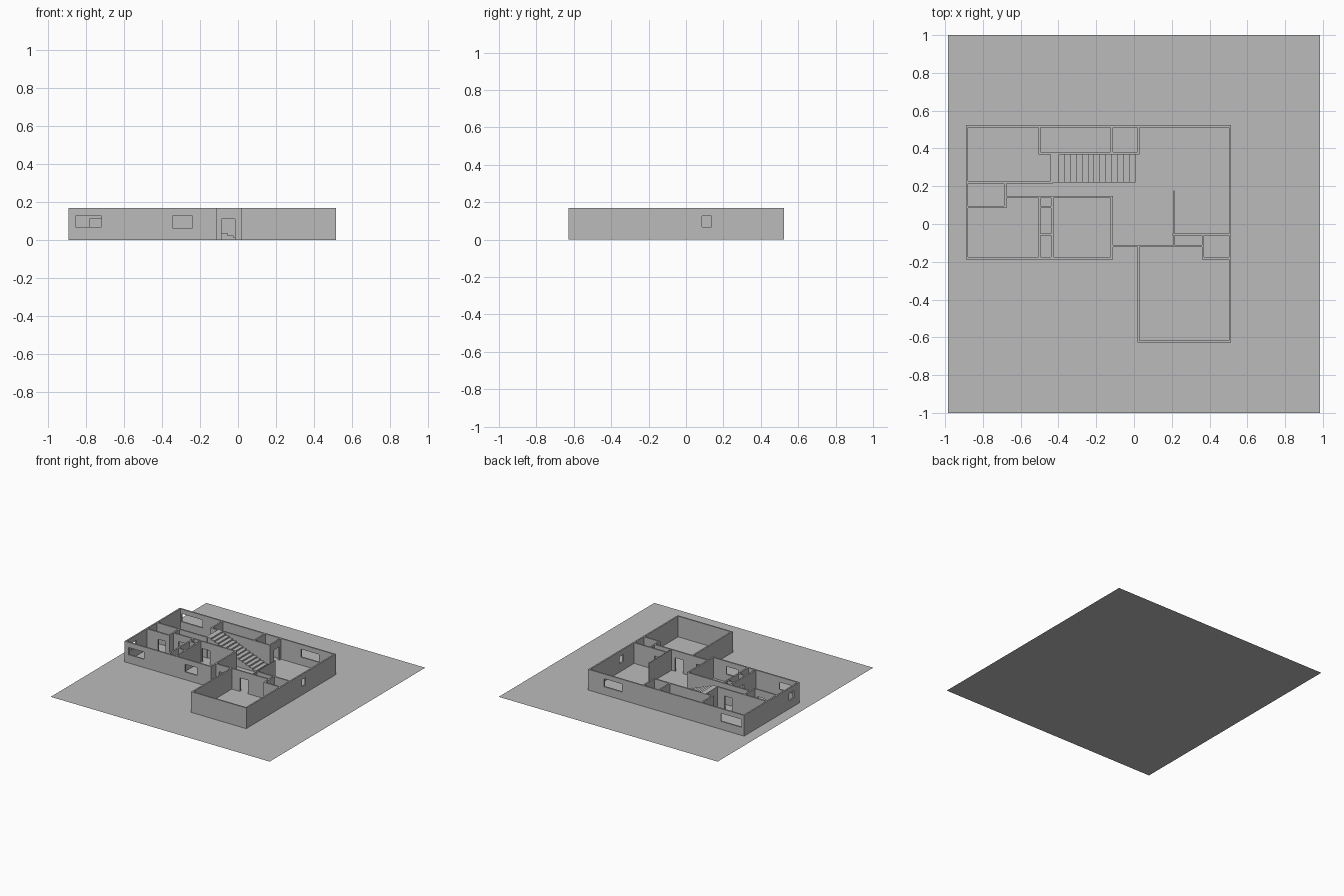
import bpy, bmesh, math

if "Cube" in bpy.data.objects:
    bpy.data.objects.remove(bpy.data.objects["Cube"])

H, T = 0.168, 0.012          # wall height and thickness
DOOR_H = 0.11

grey = bpy.data.materials.new("plain_grey")
grey.diffuse_color = (0.5, 0.5, 0.5, 1)
grey.use_nodes = True
grey.node_tree.nodes["Principled BSDF"].inputs["Base Color"].default_value = grey.diffuse_color


def prism(name, loops, depth, loc, rot_z):
    """Upright filled outline (with holes), thickened to both sides."""
    cu = bpy.data.curves.new(name, 'CURVE')
    cu.dimensions, cu.fill_mode, cu.extrude = '2D', 'BOTH', depth / 2
    for pts in loops:
        s = cu.splines.new('POLY')
        s.points.add(len(pts) - 1)
        for p, (x, y) in zip(s.points, pts):
            p.co = (x, y, 0, 1)
        s.use_cyclic_u = True
    tmp = bpy.data.objects.new(name + "_outline", cu)
    bpy.context.collection.objects.link(tmp)
    deps = bpy.context.evaluated_depsgraph_get()
    me = bpy.data.meshes.new_from_object(tmp.evaluated_get(deps))
    bpy.data.objects.remove(tmp)
    bm = bmesh.new()
    bm.from_mesh(me)
    bmesh.ops.remove_doubles(bm, verts=bm.verts, dist=1e-5)
    bmesh.ops.recalc_face_normals(bm, faces=bm.faces)
    for f in bm.faces:
        f.smooth = False
    bm.to_mesh(me)
    bm.free()
    me.materials.clear()
    me.materials.append(grey)
    ob = bpy.data.objects.new(name, me)
    ob.location, ob.rotation_euler = loc, (math.pi / 2, 0, rot_z)
    bpy.context.collection.objects.link(ob)
    return ob


def wall(name, axis, pos, a, b, doors=(), windows=(), t=T):
    """Wall running along axis from a to b, with door notches and window holes."""
    a, b = a - t / 2, b + t / 2
    outline = [(a, H), (a, 0)]
    for lo, hi in doors:
        outline += [(lo, 0), (lo, DOOR_H), (hi, DOOR_H), (hi, 0)]
    outline += [(b, 0), (b, H)]
    holes = [[(lo, z0), (hi, z0), (hi, z1), (lo, z1)] for lo, hi, z0, z1 in windows]
    along_x = axis == 'x'
    prism(name, [outline] + holes, t, (0, pos, 0) if along_x else (pos, 0, 0),
          0 if along_x else math.pi / 2)


# Ground sheet
me = bpy.data.meshes.new("ground_sheet")
bm = bmesh.new()
bm.faces.new([bm.verts.new(p) for p in
              ((-.985, -1, 0), (.985, -1, 0), (.985, 1, 0), (-.985, 1, 0))])
bm.to_mesh(me)
bm.free()
me.materials.append(grey)
bpy.context.collection.objects.link(bpy.data.objects.new("ground_sheet", me))

# Outer walls
L, R, B = -0.884, 0.508, 0.518
wall("back_wall", 'x', B, L, R,
     windows=[(-.865, -.68, .065, .13), (.21, .37, .065, .13)])
wall("left_wall", 'y', L, -.181, B, windows=[(-.117, -.05, .067, .125)])
wall("right_wall", 'y', R, -.622, B, windows=[(.086, .136, .067, .125)])
wall("front_left_wall", 'x', -.181, L, -.118,
     windows=[(-.853, -.717, .067, .126), (-.345, -.24, .063, .126)])
wall("entry_side_wall", 'y', -.118, -.181, .143)
wall("entry_wall", 'x', -.117, -.118, .365, doors=[(-.087, -.015), (.103, .175)])
wall("garage_front_wall", 'x', -.622, .024, R)
wall("garage_left_wall", 'y', .024, -.622, -.117)

# Small room behind the garage
wall("pantry_back_wall", 'x', -.056, .211, R, doors=[(.25, .32)])
wall("pantry_side_wall", 'y', .365, -.181, -.056)
wall("pantry_front_wall", 'x', -.181, .365, R)
wall("kitchen_divider", 'y', .211, -.117, .175, t=.006)

# Back rooms beside the stairs
wall("bedroom_front_wall", 'x', .221, L, -.435, doors=[(-.575, -.505)])
wall("stair_head_wall", 'y', -.435, .221, .374)
wall("closet_front_wall", 'x', .374, -.5, .024)
wall("closet_left_wall", 'y', -.5, .374, B, doors=[(.41, .48)])
wall("closet_mid_wall", 'y', -.118, .374, B)
wall("closet_right_wall", 'y', .024, .374, B, doors=[(.42, .49)])

# Front left rooms
wall("bath_side_wall", 'y', -.682, .09, .221)
wall("bath_front_wall", 'x', .09, L, -.682, doors=[(-.78, -.71)])
wall("hall_wall", 'x', .143, -.682, -.118, doors=[(-.63, -.56), (-.42, -.35)])
wall("wardrobe_left_wall", 'y', -.5, -.181, .143, doors=[(-.02, .05)])
wall("wardrobe_right_wall", 'y', -.433, -.181, .143, doors=[(-.15, -.08)])
for i, y in enumerate((-.056, .09)):
    wall(f"wardrobe_cross_wall_{i + 1}", 'x', y, -.5, -.433)

# Stairs climbing towards the left
N, X0, X1 = 14, .008, -.429
run, rise = (X1 - X0) / N, H / N
steps = [(X0, 0)]
for i in range(N):
    steps += [(X0 + i * run, (i + 1) * rise), (X0 + (i + 1) * run, (i + 1) * rise)]
steps.append((X1, 0))
prism("stairs", [steps], .15, (0, .295, 0), 0)
